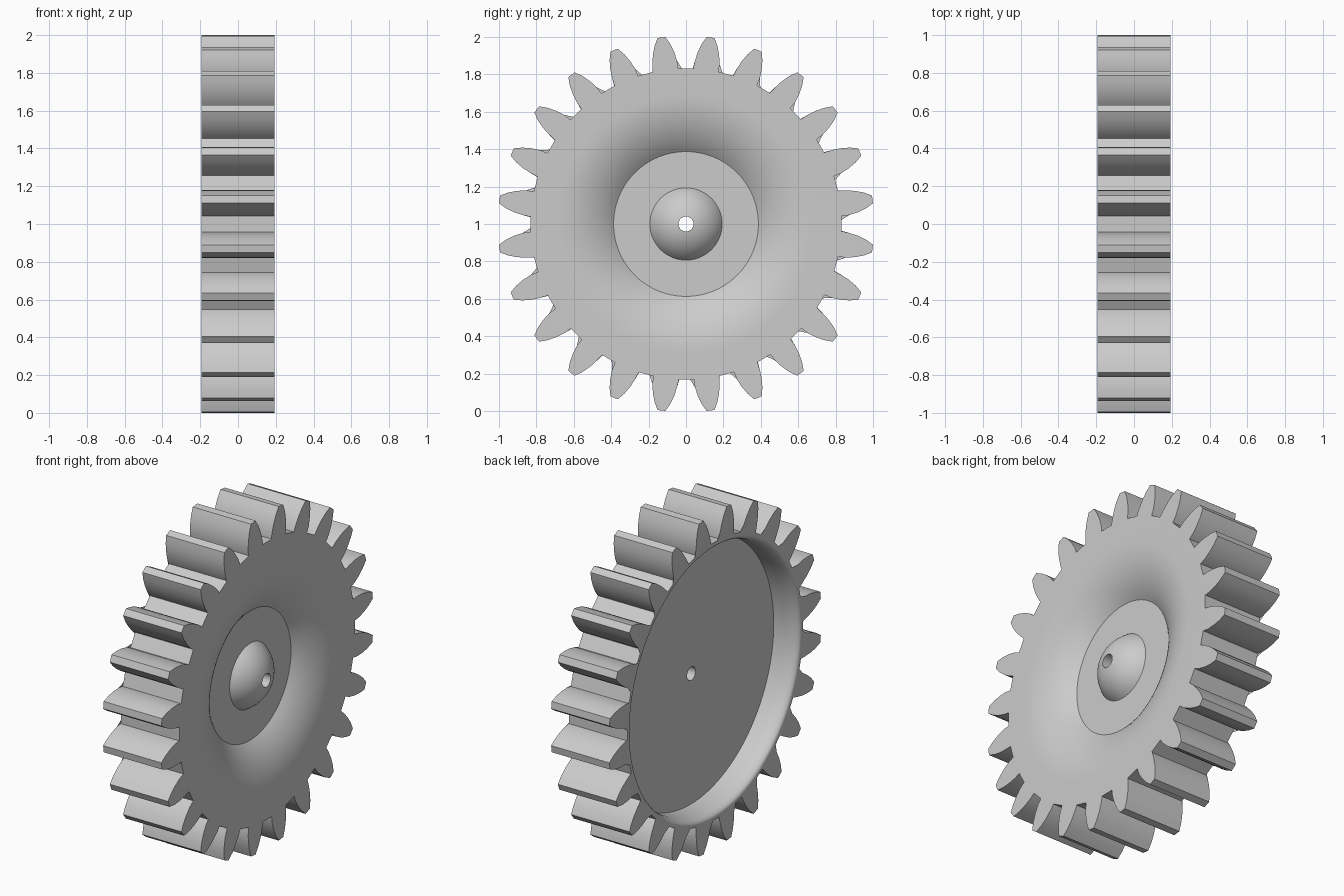
import bpy, bmesh
from math import sin, cos, radians, pi, sqrt, atan2

cube = bpy.data.objects.get("Cube")
if cube:
    bpy.data.objects.remove(cube, do_unlink=True)

TEETH = 24
HALF = 0.193                # half the face width
WEB_FRONT, WEB_BACK = 0.08, -0.035
BOSS_R, DOME_R, BORE_R = 0.387, 0.193, 0.04

# One plain grey
grey = bpy.data.materials.new("light_grey")
grey.use_nodes = True
colour = (0.6, 0.6, 0.6, 1)
grey.diffuse_color = colour
grey.node_tree.nodes["Principled BSDF"].inputs["Base Color"].default_value = colour


def arc(centre, radii, start, end, steps):
    """Points (r, x) on an elliptical arc, angles in degrees."""
    out = []
    for i in range(steps + 1):
        a = radians(start + (end - start) * i / steps)
        out.append((centre[0] + radii[0] * cos(a), centre[1] + radii[1] * sin(a)))
    return out


# Tooth outline: radius and half angle in degrees, root to tip
flank = [(0.832, 4.5), (0.872, 4.4), (0.92, 3.6), (0.965, 2.55), (1.006, 1.2)]
tooth = [(r, -a) for r, a in flank] + [(r, a) for r, a in reversed(flank)]
pitch = 360 / TEETH
outline = [(r, radians(pitch * (t + 0.5) + a)) for t in range(TEETH) for r, a in tooth]
count = len(outline)

# Front dish: a rounded slope tangent to the rim, running down to the boss
rim_r = 0.69
drop, run = HALF - WEB_FRONT, rim_r - BOSS_R
dish_r = (run ** 2 + drop ** 2) / (2 * drop)
sweep = atan2(run, dish_r - drop) * 180 / pi
profile = arc((rim_r, HALF - dish_r), (dish_r, dish_r), 90, 90 + sweep, 12)

# Hub dome pierced by the bore
rise = 0.112
ball = (DOME_R ** 2 + rise ** 2) / (2 * rise)
base = WEB_FRONT + rise - ball
for i in range(11):
    low = atan2(WEB_FRONT - base, DOME_R)
    high = atan2(sqrt(ball ** 2 - BORE_R ** 2), BORE_R)
    a = low + (high - low) * i / 10
    profile.append((ball * cos(a), base + ball * sin(a)))
profile.append((BORE_R, WEB_BACK))

# Back recess: flat floor, upright wall and rounded lip
profile.append((0.78, WEB_BACK))
profile += arc((0.816, -HALF + 0.09), (0.036, 0.09), 180, 270, 8)

# Sweep every ring and join it to the next, ending where it began
bm = bmesh.new()
first_angle = radians(pitch / 2 - pitch * (len(tooth) - 1) / (2 * len(tooth)))
even = [first_angle + 2 * pi * i / count for i in range(count)]


def ring(points, x):
    return [bm.verts.new((x, r * sin(a), 1 + r * cos(a))) for r, a in points]


rings = [ring(outline, -HALF), ring(outline, HALF)]
rings += [ring([(r, a) for a in even], x) for r, x in profile]
for k, lower in enumerate(rings):
    upper = rings[(k + 1) % len(rings)]
    for i in range(count):
        j = (i + 1) % count
        bm.faces.new((lower[i], lower[j], upper[j], upper[i]))
bmesh.ops.recalc_face_normals(bm, faces=bm.faces)

mesh = bpy.data.meshes.new("gear_wheel")
bm.to_mesh(mesh)
bm.free()
mesh.materials.append(grey)
gear = bpy.data.objects.new("gear_wheel", mesh)
bpy.context.collection.objects.link(gear)

# Smooth curved areas, crisp corners
bpy.ops.object.select_all(action='DESELECT')
gear.select_set(True)
bpy.context.view_layer.objects.active = gear
bpy.ops.object.shade_smooth_by_angle(angle=radians(28))
